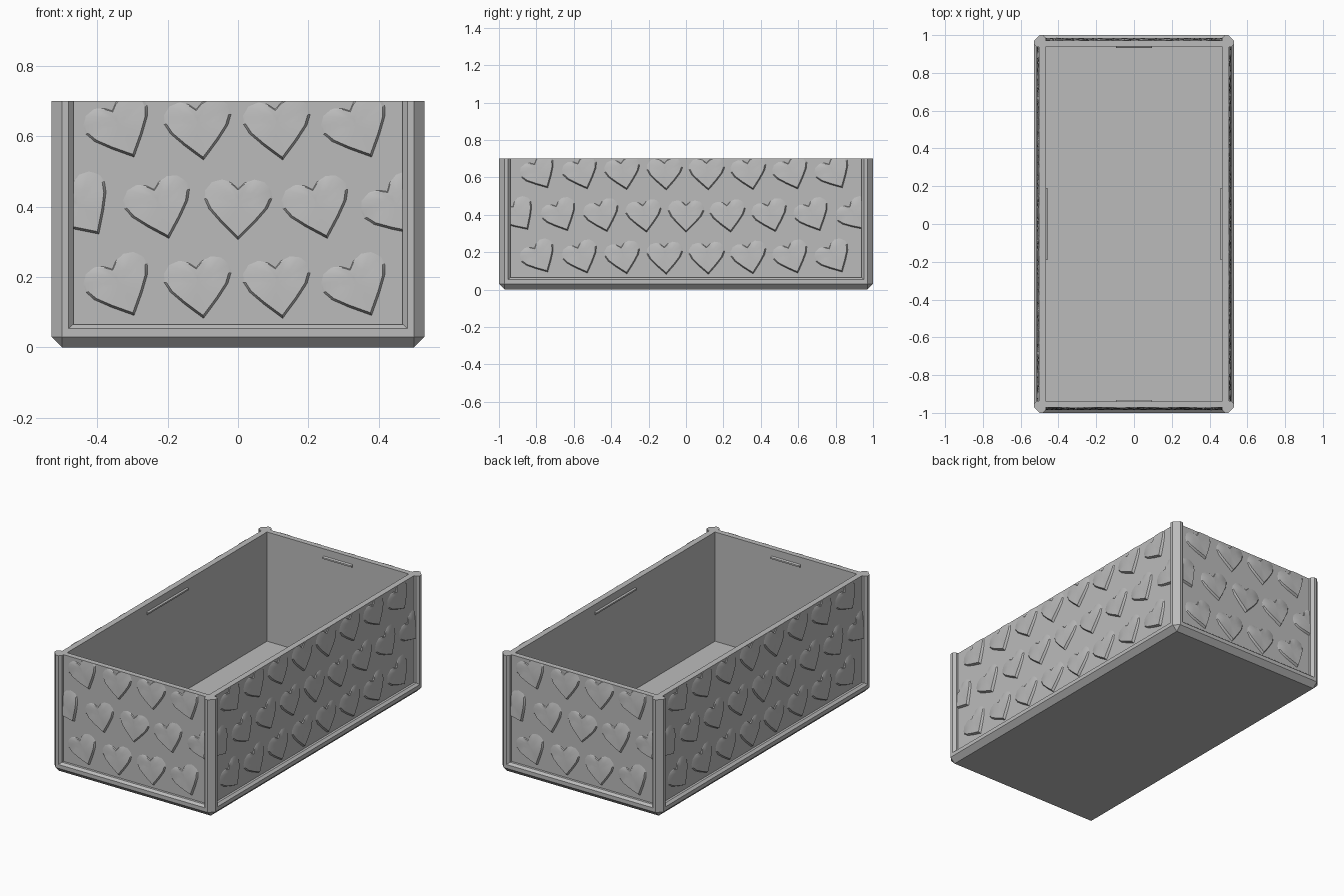
import bpy, bmesh, math
from mathutils import Matrix, Vector

old = bpy.data.objects.get("Cube")
if old:
    bpy.data.objects.remove(old, do_unlink=True)

grey = bpy.data.materials.new("light_grey")
grey.use_nodes = True
grey.diffuse_color = (0.5, 0.5, 0.5, 1)
grey.node_tree.nodes["Principled BSDF"].inputs["Base Color"].default_value = (0.5, 0.5, 0.5, 1)

HEIGHT = 0.70
PANEL_X, PANEL_Y = 0.502, 0.972      # outer faces of the recessed panels
INNER_X, INNER_Y = 0.467, 0.94       # cavity


def finish(name, bm, smooth=False):
    mesh = bpy.data.meshes.new(name)
    bmesh.ops.recalc_face_normals(bm, faces=bm.faces)
    bm.to_mesh(mesh)
    bm.free()
    mesh.materials.append(grey)
    ob = bpy.data.objects.new(name, mesh)
    bpy.context.collection.objects.link(ob)
    if smooth:
        bpy.ops.object.select_all(action='DESELECT')
        ob.select_set(True)
        bpy.context.view_layer.objects.active = ob
        bpy.ops.object.shade_smooth_by_angle(angle=math.radians(25))
    return ob


def loft(bm, rings):
    """Skin a list of closed rings and cap both ends."""
    loops = [[bm.verts.new(p) for p in ring] for ring in rings]
    for a, b in zip(loops, loops[1:]):
        for i in range(len(a)):
            j = (i + 1) % len(a)
            bm.faces.new((a[i], a[j], b[j], b[i]))
    bm.faces.new(loops[0])
    bm.faces.new(loops[-1])


def cut_rect(hx, hy, cut, z):
    """Rectangle with cut corners."""
    pts = []
    for sx, sy in ((1, 1), (-1, 1), (-1, -1), (1, -1)):
        pair = [(sx * hx, sy * (hy - cut), z), (sx * (hx - cut), sy * hy, z)]
        pts += pair if sx * sy > 0 else pair[::-1]
    return pts


# Tray: chamfered base rim, recessed walls and open cavity
bm = bmesh.new()
loft(bm, [cut_rect(*r) for r in (
    (0.50, 0.97, 0, 0), (0.53, 1.0, 0.03, 0.03), (0.53, 1.0, 0.03, 0.053),
    (0.516, 0.986, 0.02, 0.065), (PANEL_X, PANEL_Y, 0, 0.065),
    (PANEL_X, PANEL_Y, 0, HEIGHT), (INNER_X, INNER_Y, 0, HEIGHT),
    (INNER_X, INNER_Y, 0, 0.05))])
bmesh.ops.remove_doubles(bm, verts=bm.verts, dist=1e-5)
finish("tray", bm)

# Corner posts with bevelled edges
post = [(.53, .97), (.5, 1), (.482, 1), (.468, .985), (.468, .96),
        (.49, .96), (.49, .938), (.515, .938), (.53, .952)]
for sx, side in ((1, "left"), (-1, "right")):
    for sy, end in ((1, "back"), (-1, "front")):
        bm = bmesh.new()
        loft(bm, [[(sx * x, sy * y, z) for x, y in post] for z in (0.03, HEIGHT)])
        finish(f"{end}_{side}_post", bm)

# Half outline of a heart from notch to tip: across, up, relief
half = [(0, .148, .007), (.02, .166, .004), (.05, .178, .001), (.08, .17, .001),
        (.098, .145, .002), (.099, .12, .005), (.085, .09, .010),
        (.05, .05, .013), (.025, .025, .014), (0, 0, .014)]
outline = half + [(-u, v, h) for u, v, h in half[-2:0:-1]]
PIVOT = 0.1


def add_heart(bm, u0, base, angle, depth):
    """Padded heart that stands out at its tip and fades out at the top."""
    rot = Matrix.Rotation(angle, 2)

    def place(u, v, h):
        p = rot @ Vector((u, v - PIVOT))
        return bm.verts.new((u0 + p.x, -(depth + h), base + PIVOT + p.y))

    rim = [place(u, v, -0.002) for u, v, h in outline]
    top = [place(u * .9, PIVOT + (v - PIVOT) * .9, h) for u, v, h in outline]
    mid = [place(u * .45, PIVOT + (v - PIVOT) * .45, .007 + h * .35) for u, v, h in outline]
    hub = place(0, PIVOT, .0095)
    for i in range(len(rim)):
        j = (i + 1) % len(rim)
        bm.faces.new((rim[i], rim[j], top[j], top[i]))
        bm.faces.new((top[i], top[j], mid[j], mid[i]))
        bm.faces.new((mid[i], mid[j], hub))


# Staggered rows of hearts on each wall, tilting more toward the ends
STEP = 0.225
for k, name in enumerate(("front", "left", "back", "right")):
    width, depth = ((INNER_X, PANEL_Y), (INNER_Y, PANEL_X))[k % 2]
    bm = bmesh.new()
    for row, base in enumerate((0.08, 0.304, 0.53)):
        shift = 0 if row == 1 else STEP / 2
        for n in range(-5, 6):
            u = n * STEP + shift
            if abs(u) < width:
                add_heart(bm, u, base, math.radians(35) * abs(u) / width, depth)
    for co, no in (((width, 0, 0), (1, 0, 0)), ((-width, 0, 0), (-1, 0, 0)),
                   ((0, 0, HEIGHT), (0, 0, 1))):
        bmesh.ops.bisect_plane(bm, geom=bm.verts[:] + bm.edges[:] + bm.faces[:],
                               plane_co=co, plane_no=no, clear_outer=True)
    bm.transform(Matrix.Rotation(k * math.pi / 2, 4, 'Z'))
    finish(f"{name}_hearts", bm, True)

    # Snap ridge on the inside of the same wall
    inner, length = ((INNER_Y, 0.19), (INNER_X, 0.38))[k % 2]
    bm = bmesh.new()
    prof = [(0.002, .637), (-.009, .643), (-.009, .652), (0.002, .658)]
    loft(bm, [[(s * length / 2, -inner - d, z) for d, z in prof] for s in (-1, 1)])
    bm.transform(Matrix.Rotation(k * math.pi / 2, 4, 'Z'))
    finish(f"{name}_ridge", bm)
